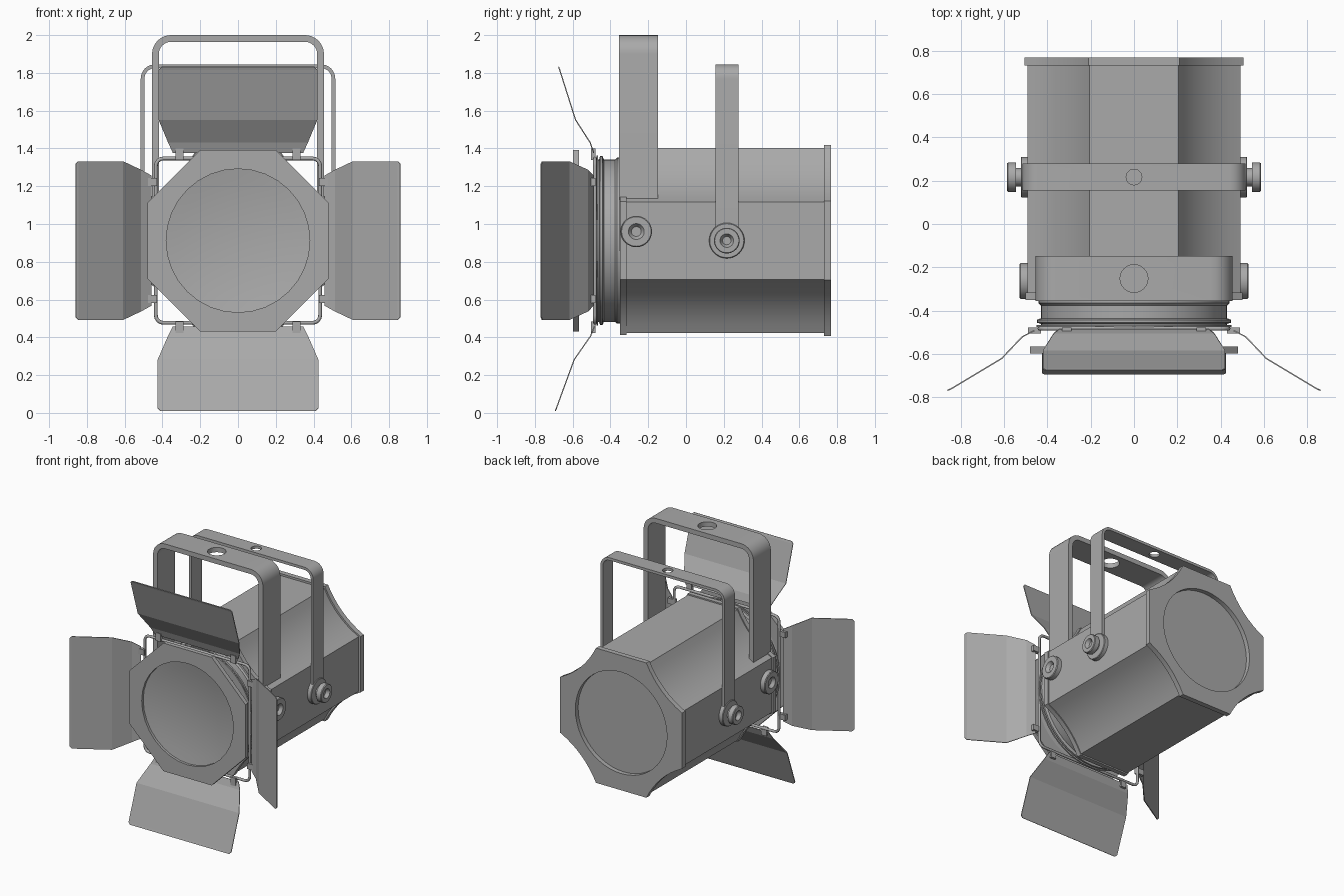
import bpy, bmesh, math
from mathutils import Matrix, Vector

if "Cube" in bpy.data.objects:
    bpy.data.objects.remove(bpy.data.objects["Cube"])

CZ = 0.912  # height of the optical axis

grey = bpy.data.materials.new("painted grey metal")
grey.use_nodes = True
grey.diffuse_color = (0.4, 0.4, 0.4, 1)
grey.node_tree.nodes["Principled BSDF"].inputs["Base Color"].default_value = (0.4, 0.4, 0.4, 1)


def activate(obj):
    bpy.ops.object.select_all(action='DESELECT')
    obj.select_set(True)
    bpy.context.view_layer.objects.active = obj


def finish(name, bm, smooth=True):
    bmesh.ops.remove_doubles(bm, verts=bm.verts, dist=0.0001)
    bmesh.ops.recalc_face_normals(bm, faces=bm.faces)
    mesh = bpy.data.meshes.new(name)
    bm.to_mesh(mesh)
    bm.free()
    obj = bpy.data.objects.new(name, mesh)
    bpy.context.collection.objects.link(obj)
    mesh.materials.append(grey)
    if smooth:
        activate(obj)
        bpy.ops.object.shade_smooth_by_angle(angle=math.radians(30))
    return obj


def prism(name, outline, y0, y1):
    """Extrude an x/z outline along y."""
    bm = bmesh.new()
    face = bm.faces.new([bm.verts.new((x, y0, z)) for x, z in outline])
    new = bmesh.ops.extrude_face_region(bm, geom=[face])["geom"]
    bmesh.ops.translate(bm, vec=(0, y1 - y0, 0),
                        verts=[v for v in new if isinstance(v, bmesh.types.BMVert)])
    return finish(name, bm)


def lathe(name, profile, place, segs=32):
    """Revolve (radius, depth) pairs; place maps local a, b, depth to the world."""
    bm = bmesh.new()
    rings = []
    for r, d in profile:
        angles = [2 * math.pi * i / segs for i in range(segs)]
        rings.append([bm.verts.new(place(r * math.cos(t), r * math.sin(t), d)) for t in angles])
    for p, q in zip(rings, rings[1:]):
        for i in range(segs):
            j = (i + 1) % segs
            bm.faces.new((p[i], p[j], q[j], q[i]))
    bmesh.ops.dissolve_degenerate(bm, edges=bm.edges, dist=0.0001)
    return finish(name, bm)


def cut(obj, cutter):
    mod = obj.modifiers.new("hole", 'BOOLEAN')
    mod.operation, mod.solver, mod.object = 'DIFFERENCE', 'EXACT', cutter
    activate(obj)
    bpy.ops.object.modifier_apply(modifier=mod.name)
    bpy.data.objects.remove(cutter)
    activate(obj)
    bpy.ops.object.shade_smooth_by_angle(angle=math.radians(30))


def octagon(half, flat, sag):
    """Eight-sided outline whose diagonal sides bow inwards by sag."""
    pts = []
    steps = 8 if sag else 1
    for q in range(4):
        c, s = math.cos(q * math.pi / 2), math.sin(q * math.pi / 2)
        for i in range(steps + 1):
            t = i / steps
            dip = 4 * t * (1 - t) * sag * 0.707
            x = half + (flat - half) * t - dip
            z = flat + (half - flat) * t - dip
            pts.append((c * x - s * z, CZ + s * x + c * z))
    return pts


def along_y(a, b, d):
    return (a, d, CZ + b)


# Housing with end flanges
prism("housing", octagon(0.49, 0.205, 0.035), -0.33, 0.735)
prism("front_flange", octagon(0.5, 0.207, 0.035), -0.35, -0.315)
back = prism("back_flange", octagon(0.505, 0.209, 0.035), 0.73, 0.768)
cut(back, lathe("cutter", [(0, 0.7), (0.38, 0.7), (0.38, 0.8), (0, 0.8)], along_y, 48))

# Lens barrel with rolled rims
lathe("lens_barrel", [(0, -0.34), (0.44, -0.34), (0.44, -0.365), (0.43, -0.375),
                      (0.43, -0.435), (0.448, -0.442), (0.448, -0.455), (0.43, -0.46),
                      (0.43, -0.465), (0.45, -0.465), (0.45, -0.475), (0.4, -0.475),
                      (0.4, -0.462), (0, -0.462)], along_y, 48)

# Front filter plate with a shallow dished lens
plate = prism("front_plate", octagon(0.48, 0.2, 0), -0.598, -0.566)
cut(plate, lathe("cutter", [(0, -0.7), (0.38, -0.7), (0.38, -0.5), (0, -0.5)], along_y))
dish = [(0.384 * k / 6, -0.545 - 0.035 * (k / 6) ** 2) for k in range(7)]
lathe("lens", dish + [(r, y + 0.008) for r, y in reversed(dish)], along_y)

# Square wire frame that carries the barn doors
curve = bpy.data.curves.new("door_frame", 'CURVE')
curve.dimensions = '3D'
curve.bevel_depth = 0.01
curve.bevel_resolution = 2
wire = []
for q in range(4):
    for i in range(5):
        t = q * math.pi / 2 + i * math.pi / 8
        centre = (q + 0.5) * math.pi / 2
        wire.append((0.395 * math.copysign(1, math.cos(centre)) + 0.04 * math.cos(t), -0.482,
                     CZ + 0.395 * math.copysign(1, math.sin(centre)) + 0.04 * math.sin(t)))
spline = curve.splines.new('POLY')
spline.points.add(len(wire) - 1)
for p, co in zip(spline.points, wire):
    p.co = (*co, 1)
spline.use_cyclic_u = True
frame = bpy.data.objects.new("door_frame", curve)
bpy.context.collection.objects.link(frame)
curve.materials.append(grey)
activate(frame)
bpy.ops.object.convert(target='MESH')
bpy.ops.object.shade_smooth_by_angle(angle=math.radians(50))


def barn_door(name, angle, rows):
    """Bent sheet from (reach, y, half width) rows, turned about the optical axis."""
    turn = Matrix.Translation((0, 0, CZ)) @ Matrix.Rotation(angle, 4, 'Y')
    reach, y, half = rows[0]
    rows = [(reach, y, half - 0.015), (reach - 0.015, y + 0.006, half)] + rows[1:]
    bm = bmesh.new()
    pairs = [[bm.verts.new(turn @ Vector((s * h, d, r))) for s in (-1, 1)] for r, d, h in rows]
    for p, q in zip(pairs, pairs[1:]):
        bm.faces.new((p[0], p[1], q[1], q[0]))
    door = finish(name, bm, False)
    mod = door.modifiers.new("thickness", 'SOLIDIFY')
    mod.thickness, mod.offset = 0.006, 0
    # Hinge tabs joining the sheet to the wire frame
    for s in (-1, 1):
        bm = bmesh.new()
        bmesh.ops.create_cube(bm, size=1)
        bmesh.ops.scale(bm, vec=(0.042, 0.026, 0.06), verts=bm.verts)
        bmesh.ops.translate(bm, vec=(s * 0.31, -0.491, 0.458), verts=bm.verts)
        bmesh.ops.transform(bm, matrix=turn, verts=bm.verts)
        finish(name + "_hinge", bm, False)


side = [(0.86, -0.767, 0.42), (0.61, -0.62, 0.42), (0.515, -0.52, 0.375), (0.46, -0.492, 0.345)]
barn_door("top_door", 0, [(0.92, -0.675, 0.42), (0.64, -0.585, 0.42),
                          (0.52, -0.508, 0.37), (0.465, -0.488, 0.345)])
barn_door("left_door", math.pi / 2, side)
barn_door("bottom_door", math.pi, [(0.902, -0.692, 0.425), (0.63, -0.592, 0.425),
                                   (0.505, -0.505, 0.37), (0.455, -0.485, 0.345)])
barn_door("right_door", -math.pi / 2, side)


def yoke(name, half, top, foot, thick, radius, y0, y1, hole):
    """U-shaped strap with rounded corners and a bolt hole in the top."""
    def arch(inset):
        r = radius - inset
        cx, cz = half - radius, top - radius
        arc = [(cx + r * math.cos(i * math.pi / 16), cz + r * math.sin(i * math.pi / 16))
               for i in range(9)]
        right = [(half - inset, foot)] + arc
        return right + [(-x, z) for x, z in reversed(right)]
    strap = prism(name, arch(0) + arch(thick)[::-1], y0, y1)
    mid = (y0 + y1) / 2
    cut(strap, lathe("cutter", [(0, top - 0.1), (hole, top - 0.1), (hole, top + 0.1), (0, top + 0.1)],
                     lambda a, b, d: (a, mid + b, d)))


yoke("front_yoke", 0.455, 2.0, 0.86, 0.036, 0.1, -0.355, -0.148, 0.064)
yoke("rear_yoke", 0.515, 1.845, 0.9, 0.02, 0.075, 0.155, 0.278, 0.036)

# Pivot knobs on both sides
for label, s in (("left", 1), ("right", -1)):
    lathe(label + "_front_knob",
          [(0, 0.47), (0.083, 0.47), (0.083, 0.523), (0.078, 0.528), (0.042, 0.528),
           (0.026, 0.505), (0, 0.505)],
          lambda a, b, d: (s * d, -0.263 + a, 0.96 + b))
    lathe(label + "_rear_knob",
          [(0, 0.48), (0.094, 0.48), (0.094, 0.518), (0.09, 0.522), (0.042, 0.522),
           (0.042, 0.545), (0.068, 0.545), (0.068, 0.58), (0.064, 0.585), (0.036, 0.585),
           (0.022, 0.56), (0, 0.56)],
          lambda a, b, d: (s * d, 0.216 + a, CZ + b))
